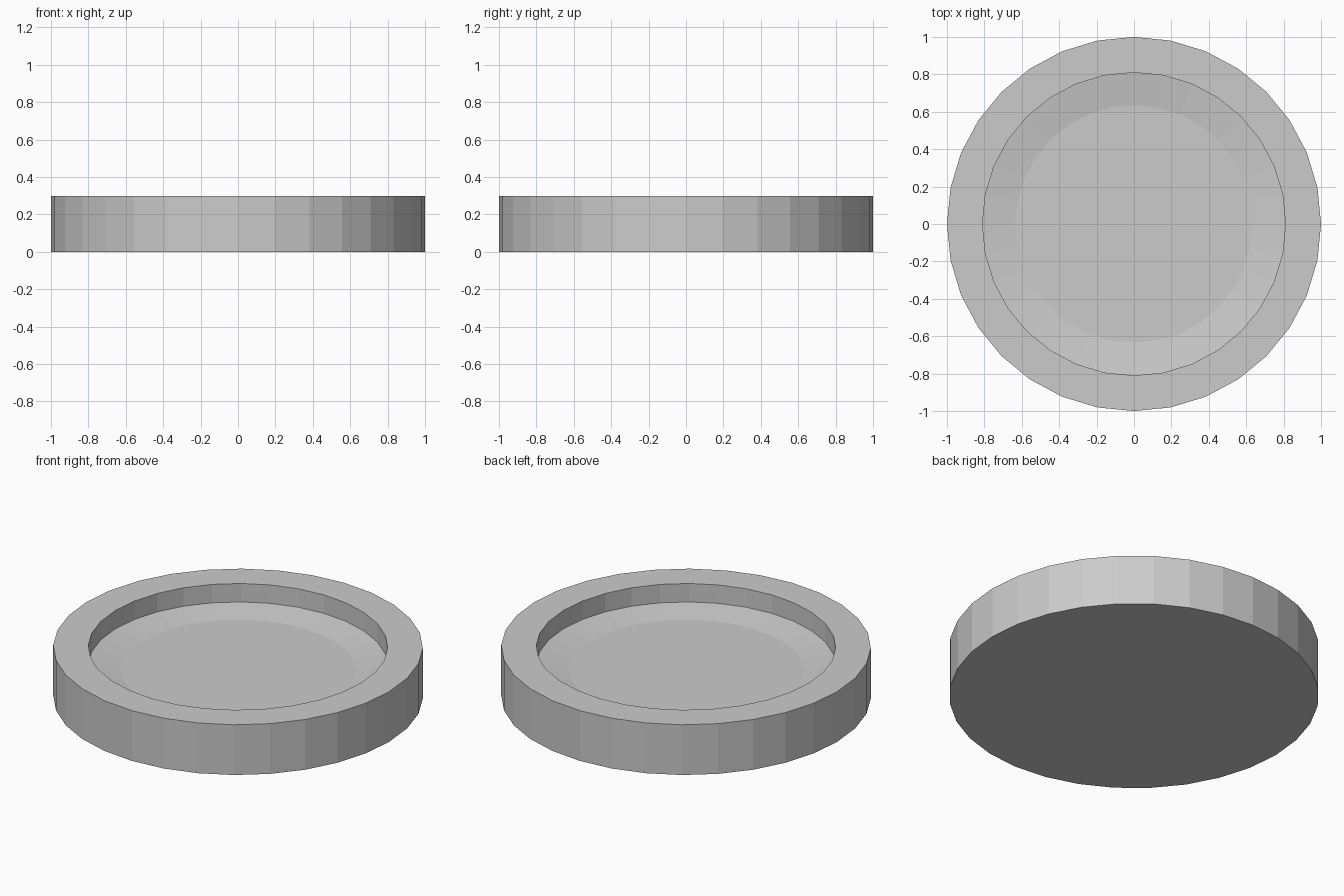
import bpy, bmesh, math

if "Cube" in bpy.data.objects:
    bpy.data.objects.remove(bpy.data.objects["Cube"])

SIDES = 32

# Half profile (radius, height) from the underside, over the rim, to the floor
profile = [(1.0, 0.0), (1.0, 0.3), (0.81, 0.3), (0.81, 0.19), (0.635, 0.165)]

bm = bmesh.new()
rings = []
for r, z in profile:
    rings.append([bm.verts.new((r * math.cos(2 * math.pi * i / SIDES),
                                r * math.sin(2 * math.pi * i / SIDES), z))
                  for i in range(SIDES)])

# Walls, rim and sloped floor edge
for a, b in zip(rings, rings[1:]):
    for i in range(SIDES):
        j = (i + 1) % SIDES
        bm.faces.new((a[i], a[j], b[j], b[i]))

# Underside and dish floor
bm.faces.new(rings[0][::-1])
bm.faces.new(rings[-1])
bmesh.ops.recalc_face_normals(bm, faces=bm.faces[:])

mesh = bpy.data.meshes.new("round_dish")
bm.to_mesh(mesh)
bm.free()
dish = bpy.data.objects.new("round_dish", mesh)
bpy.context.collection.objects.link(dish)
